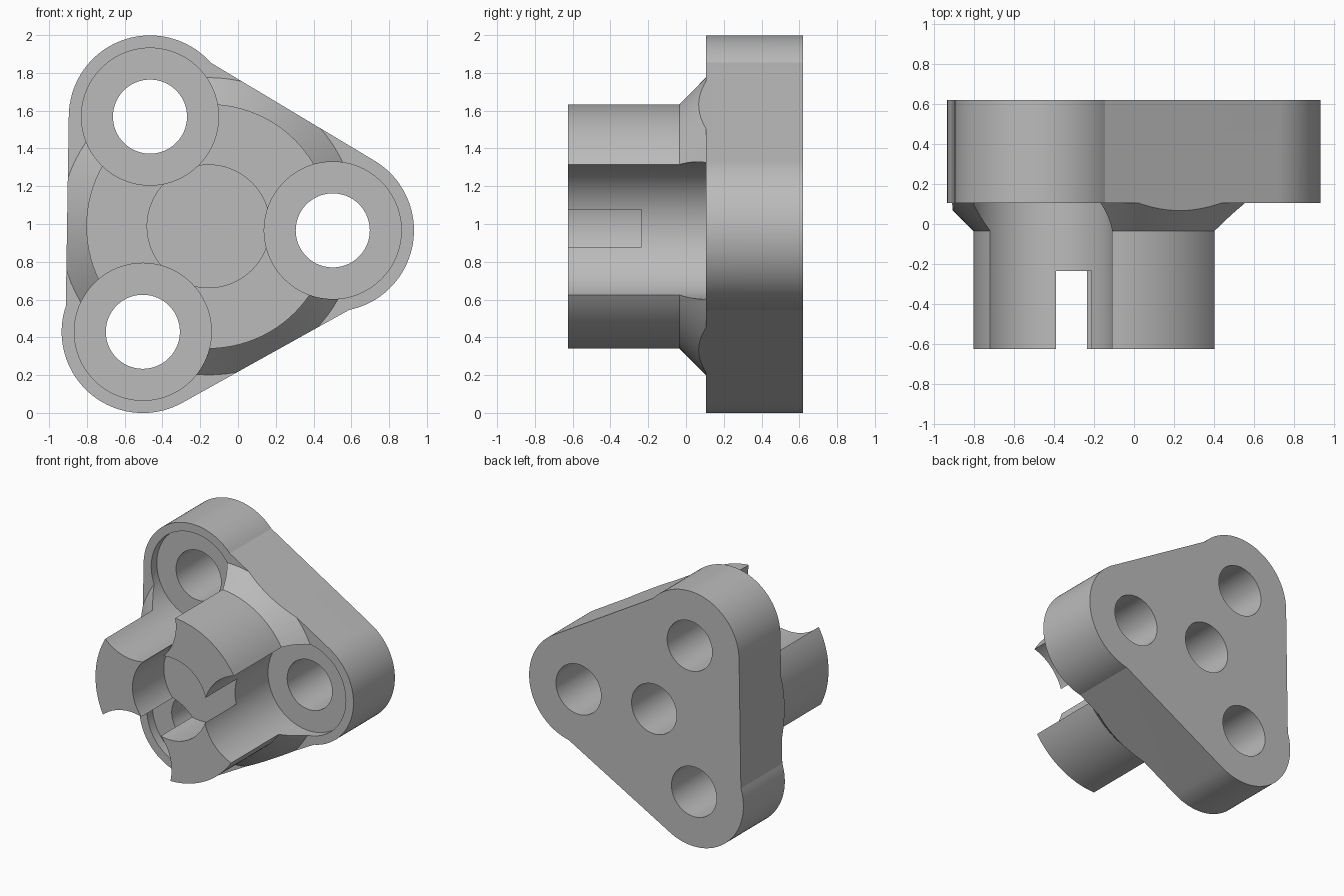
import bpy, bmesh
from math import sin, cos, acos, radians, pi
from mathutils import Vector

if "Cube" in bpy.data.objects:
    bpy.data.objects.remove(bpy.data.objects["Cube"], do_unlink=True)

HUB = Vector((-0.156, 0.988))      # hub axis in the x-z plane
CORNER_R, BOLT_R, SEAT_R = 0.43, 0.196, 0.363
FRONT, BACK, FLANGE = -0.625, 0.62, 0.105


def polar(centre, radius, angle):
    return centre + Vector((cos(angle), sin(angle))) * radius


bolts = [polar(HUB, 0.658, radians(-1.9 + 120 * i)) for i in range(3)]


def make_object(name, rings):
    """Skin a stack of (y, outline) rings and cap both ends."""
    bm = bmesh.new()
    loops = [[bm.verts.new((p.x, y, p.y)) for p in outline] for y, outline in rings]
    n = len(loops[0])
    for a, b in zip(loops, loops[1:]):
        for i in range(n):
            bm.faces.new((a[i], a[(i + 1) % n], b[(i + 1) % n], b[i]))
    bm.faces.new(loops[0])
    bm.faces.new(loops[-1])
    bmesh.ops.recalc_face_normals(bm, faces=bm.faces)
    mesh = bpy.data.meshes.new(name)
    bm.to_mesh(mesh)
    bm.free()
    obj = bpy.data.objects.new(name, mesh)
    bpy.context.collection.objects.link(obj)
    return obj


def turned(name, centre, profile, n=96):
    """Solid of revolution about the y direction from (y, radius) pairs."""
    return make_object(name, [(y, [polar(centre, r, 2 * pi * i / n) for i in range(n)])
                              for y, r in profile])


def flange_outline(steps=40):
    """Three round corners, each side tangent to one and cutting into the next."""
    normals = [radians(59.1 + 120 * i) for i in range(3)]
    points = []
    for i in range(3):
        before = normals[i - 1] - (2 * pi if i == 0 else 0)
        offset = polar(Vector((0, 0)), 1, before).dot(bolts[i] - bolts[i - 1])
        start = before - acos((CORNER_R - offset) / CORNER_R)
        points += [polar(bolts[i], CORNER_R, start + (normals[i] - start) * k / steps)
                   for k in range(steps + 1)]
    return points


def boolean(target, tool, operation):
    tool.hide_render = True
    mod = target.modifiers.new(operation.title(), "BOOLEAN")
    mod.operation, mod.solver, mod.object = operation, "EXACT", tool
    bpy.context.view_layer.objects.active = target
    bpy.ops.object.modifier_apply(modifier=mod.name)
    bpy.data.objects.remove(tool, do_unlink=True)


# Triangular block, turned down to a hub with a conical shoulder
outline = flange_outline()
body = make_object("flange_hub", [(FRONT, outline), (BACK, outline)])
boolean(body, turned("turning_envelope", HUB,
                     [(-0.8, 0.647), (-0.035, 0.647), (FLANGE, 0.787), (FLANGE, 2), (0.8, 2)]),
        "INTERSECT")

# Front bore and blind rear hole
boolean(body, turned("front_bore", HUB, [(-0.9, 0.325), (-0.235, 0.325)]), "DIFFERENCE")
boolean(body, turned("rear_hole", HUB, [(0.0, BOLT_R), (0.9, BOLT_R)]), "DIFFERENCE")

# Bolt seats and through holes, which also open slots into the bore
for centre in bolts:
    boolean(body, turned("bolt_seat", centre,
                         [(-0.9, SEAT_R), (FLANGE + 0.07, SEAT_R),
                          (FLANGE + 0.07, BOLT_R), (0.9, BOLT_R)]), "DIFFERENCE")

# Material and shading
grey = bpy.data.materials.new("plain_grey")
grey.use_nodes = True
colour = (0.5, 0.5, 0.5, 1)
grey.diffuse_color = colour
grey.node_tree.nodes["Principled BSDF"].inputs["Base Color"].default_value = colour
body.data.materials.clear()
body.data.materials.append(grey)

bpy.ops.object.select_all(action="DESELECT")
body.select_set(True)
bpy.context.view_layer.objects.active = body
bpy.ops.object.shade_smooth_by_angle(angle=radians(15))
